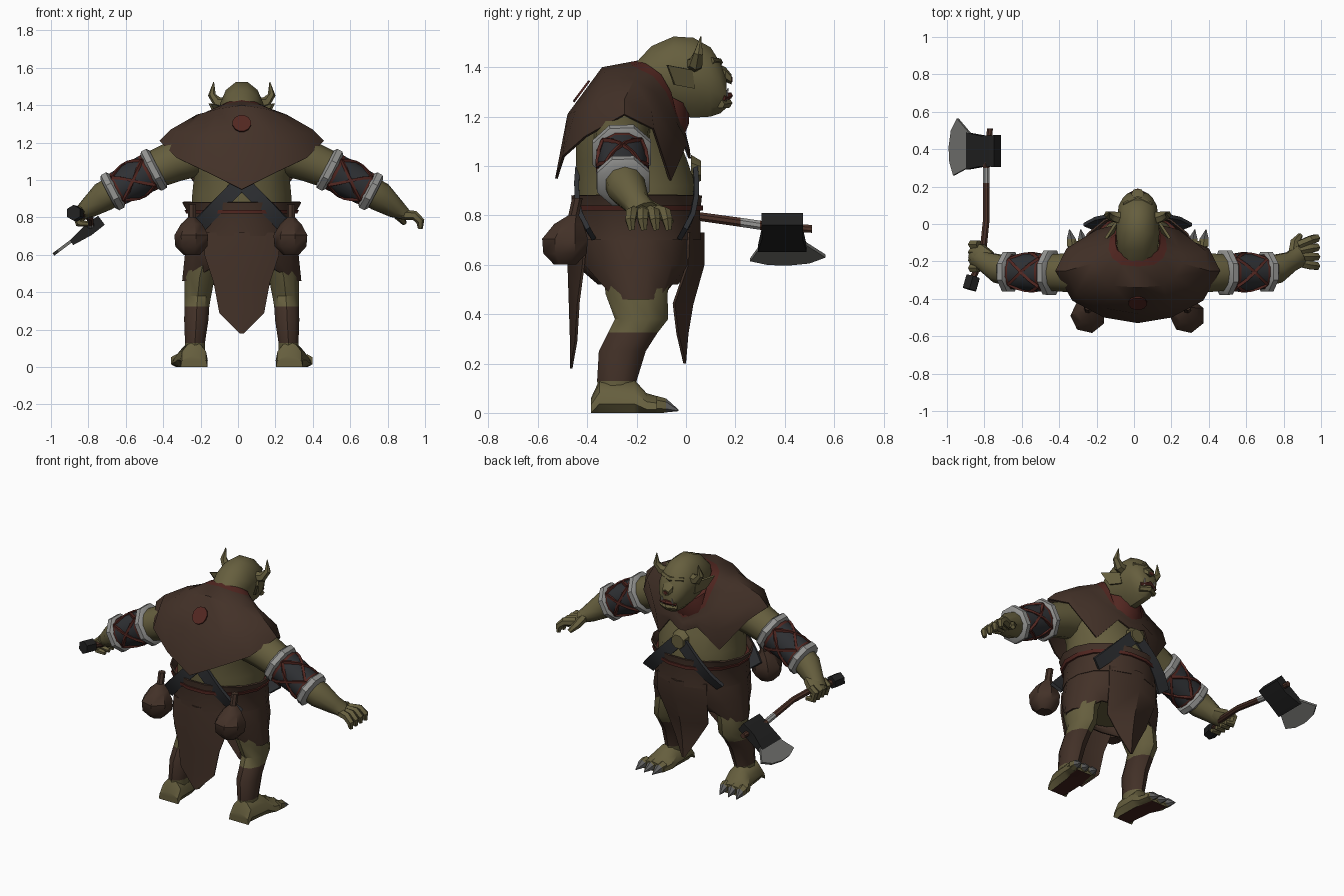
import bpy, bmesh, math
from mathutils import Vector

if "Cube" in bpy.data.objects:
    bpy.data.objects.remove(bpy.data.objects["Cube"])

X, Y, Z = Vector((1, 0, 0)), Vector((0, 1, 0)), Vector((0, 0, 1))
CENTRE = X * .02          # the body's plane of symmetry
SIDES = (("left", 1), ("right", -1))
built = []


def material(name, *rgb):
    mat = bpy.data.materials.new(name)
    mat.use_nodes = True
    mat.diffuse_color = (*rgb, 1)
    mat.node_tree.nodes["Principled BSDF"].inputs["Base Color"].default_value = (*rgb, 1)
    return mat


skin = material("olive skin", .132, .113, .048)
leather = material("brown leather", .056, .031, .021)
dark = material("dark hide", .028, .03, .034)
red = material("red trim", .085, .02, .015)
bone = material("pale fur", .3, .3, .29)
iron = material("black iron", .015, .015, .015)
steel = material("grey steel", .165, .165, .155)
wood = material("handle wood", .07, .03, .02)
sole_red = material("dark sole", .055, .016, .012)
claw = material("grey claw", .11, .11, .11)


def make(name, verts, faces, mats, indices=None, thickness=0):
    """Mesh object with outward normals and optional thickness."""
    mesh = bpy.data.meshes.new(name)
    mesh.from_pydata([Vector(v) + CENTRE for v in verts], [], faces)
    for mat in mats:
        mesh.materials.append(mat)
    if indices:
        mesh.polygons.foreach_set("material_index", indices)
    bm = bmesh.new()
    bm.from_mesh(mesh)
    bmesh.ops.recalc_face_normals(bm, faces=bm.faces)
    if thickness:
        bmesh.ops.solidify(bm, geom=bm.faces[:], thickness=thickness)
        bmesh.ops.recalc_face_normals(bm, faces=bm.faces)
    bm.to_mesh(mesh)
    bm.free()
    obj = bpy.data.objects.new(name, mesh)
    bpy.context.collection.objects.link(obj)
    built.append(obj)
    return obj


def tube(name, sections, mats, n=10, axis=None, ref=X, caps=True, thickness=0):
    """Loft through (x, y, z, a[, b]) rings; mats is one material or one per segment."""
    points = [Vector(s[:3]) for s in sections]
    last = len(points) - 1
    verts, faces = [], []
    for i, s in enumerate(sections):
        t = axis or (points[min(i + 1, last)] - points[max(i - 1, 0)])
        t = t.normalized()
        u = (ref - t * ref.dot(t)).normalized()
        v = t.cross(u)
        for k in range(n):
            ang = math.tau * (k + .5) / n
            verts.append(points[i] + u * s[3] * math.cos(ang) + v * s[-1] * math.sin(ang))
    for i in range(last):
        for k in range(n):
            j = (k + 1) % n
            faces.append((i * n + k, i * n + j, i * n + n + j, i * n + n + k))
    segment = mats if isinstance(mats, list) else [mats] * last
    slots = list(dict.fromkeys(segment))
    indices = [slots.index(segment[f // n]) for f in range(len(faces))]
    if caps:
        faces += [tuple(range(n)), tuple(range(last * n, last * n + n))]
        indices += [indices[0], indices[-1]]
    return make(name, verts, faces, slots, indices, thickness)


def flip(s, sections):
    return [(s * p[0], *p[1:]) for p in sections]


# Torso
tube("torso", [(0, -.2, .6, .25, .22), (0, -.2, .8, .27, .25), (0, -.2, .92, .27, .245),
               (0, -.22, 1.02, .26, .23), (0, -.24, 1.12, .29, .21), (0, -.25, 1.22, .28, .18),
               (0, -.2, 1.33, .17, .13)], skin, 16, Z)

# Head: rings run from the nape to the muzzle as (y, bottom, top, half width)
profile = [(-.24, 1.25, 1.38, .09), (-.14, 1.22, 1.49, .11), (-.05, 1.2, 1.53, .12),
           (.03, 1.19, 1.525, .115), (.1, 1.195, 1.485, .105), (.14, 1.21, 1.42, .085),
           (.165, 1.235, 1.36, .06)]
head = tube("head", [(0, y, (lo + hi) / 2, w, (hi - lo) / 2) for y, lo, hi, w in profile], skin, 12, Y)
for v in head.data.vertices:
    jaw = max(0, 1.36 - v.co.z)
    v.co.x += (CENTRE.x - v.co.x) * jaw * 2
tube("nose", [(0, .12, 1.4, .02), (0, .16, 1.37, .04, .03), (0, .185, 1.35, .025, .02)], skin, 6, Y)
tube("nose_tip", [(0, .183, 1.35, .02, .015), (0, .188, 1.35, .015, .01)], red, 6, Y)
tube("mouth", [(-.055, .15, 1.275, .012), (0, .176, 1.285, .014), (.055, .15, 1.275, .012)], red, 6, ref=Z)
tube("lower_lip", [(-.055, .14, 1.25, .018), (0, .166, 1.255, .022), (.055, .14, 1.25, .018)], skin, 6, ref=Z)
tube("brow", [(-.075, .1, 1.425, .016), (0, .132, 1.42, .018), (.075, .1, 1.425, .016)], skin, 6, ref=Z)
for side, s in SIDES:
    tube(side + "_eye", flip(s, [(.045, .12, 1.395, .014), (.045, .137, 1.395, .009)]), iron, 6, Y)
    tube(side + "_tusk", flip(s, [(.035, .16, 1.27, .01), (.037, .17, 1.315, .002)]), bone, 5)
    tube(side + "_horn", flip(s, [(.08, .03, 1.41, .036), (.13, .04, 1.415, .03),
                                  (.16, .05, 1.455, .021), (.15, .06, 1.525, .002)]), skin, 6, ref=Y)
    make(side + "_ear", flip(s, [(.1, .02, 1.39), (.095, .03, 1.315), (.125, -.05, 1.33), (.165, -.08, 1.41)]),
         [(0, 1, 2, 3)], [skin], thickness=.014)

# Cape: columns from back centre to front centre, each from collar to hem
columns = [
    [(0, -.18, 1.43), (0, -.34, 1.4), (0, -.48, 1.21), (0, -.53, .95)],
    [(.07, -.17, 1.42), (.13, -.33, 1.38), (.18, -.45, 1.22), (.18, -.5, 1.04)],
    [(.11, -.14, 1.4), (.2, -.28, 1.36), (.33, -.37, 1.25), (.35, -.41, 1.12)],
    [(.12, -.1, 1.37), (.24, -.21, 1.35), (.38, -.25, 1.27), (.44, -.25, 1.21)],
    [(.12, -.06, 1.3), (.22, -.13, 1.3), (.36, -.14, 1.23), (.38, -.13, 1.15)],
    [(.11, -.04, 1.22), (.17, -.04, 1.18), (.22, -.03, 1.08), (.22, -.06, .94)],
    [(.06, -.01, 1.16), (.08, -.01, 1.13), (.1, 0, 1.11), (.1, 0, 1.08)],
    [(0, 0, 1.13), (0, .01, 1.09), (0, .015, 1.07), (0, .02, 1.03)]]
loop = columns + [flip(-1, c) for c in columns[-2:0:-1]]
cape, cloth, trim = [], [], []
for col in loop:
    edge = Vector(col[0]).lerp(Vector(col[1]), .3)
    cape += [col[0], edge, *col[1:]]
rows = 5
for c in range(len(loop)):
    d = (c + 1) % len(loop)
    for r in range(rows - 1):
        cloth.append((c * rows + r, c * rows + r + 1, d * rows + r + 1, d * rows + r))
        trim.append(int(r == 0))
make("cape", cape, cloth, [leather, red], trim, .01)
out = Vector((0, -.8, .6))
badge = Vector((0, -.42, 1.3))
tube("cape_badge", [(*badge, .05, .055), (*(badge + out * .009), .05, .055)], red, 12, out)
# Wrapped collar round the neck
tube("collar", [(0, -.1, 1.3, .115, .13), (0, -.085, 1.22, .13, .112), (0, -.1, 1.15, .14, .1)],
     red, 12, Vector((0, .5, 1)).normalized())

# Belt and skirt with a ragged hem
tube("belt", [(0, -.2, .88, .325, .27), (0, -.2, .81, .285, .262), (0, -.2, .7, .295, .265)],
     leather, 16, Z, caps=False, thickness=.01)
tube("belt_trim", [(0, -.2, .84, .312, .274), (0, -.2, .82, .302, .274)], red, 16, Z)
skirt = tube("skirt", [(0, -.2, .75, .285, .255), (0, -.2, .6, .31, .255), (0, -.195, .46, .325, .165)],
             leather, 16, Z, caps=False, thickness=.01)
for v in skirt.data.vertices:
    if v.co.z < .5 and abs(v.co.x - CENTRE.x) < .2:
        v.co.z = .52


def flap(name, rows, mat):
    """Hanging cloth with a centre fold; rows are (half width, edge y, fold y, z)."""
    verts = [p for w, edge, fold, z in rows for p in ((-w, edge, z), (0, fold, z), (w, edge, z))]
    quads = [(i + k, i + k + 1, i + k + 4, i + k + 3) for i in range(0, len(verts) - 3, 3) for k in (0, 1)]
    make(name, verts, quads, [mat], thickness=.01)


flap("back_flap", [(.2, -.41, -.472, .72), (.2, -.42, -.48, .6), (.15, -.44, -.475, .45),
                   (.12, -.45, -.47, .29), (.01, -.47, -.47, .18)], leather)
flap("front_flap", [(.18, .015, .075, .73), (.18, .01, .075, .6), (.15, -.045, .03, .44),
                    (.08, -.03, .01, .32), (.01, 0, 0, .2)], leather)

# Crossed straps hugging the body, with a round clasp at the chest
for face, f in (("front", 1), ("back", -1)):
    for side, s in SIDES:
        path = [(x, -.2 + f * (.237 + x * .15) * math.sqrt(1 - (x / .35) ** 2), .99 - x * 1.02, .055, .014)
                for x in (.02, .08, .14, .2, .26)]
        tube(f"{face}_{side}_strap", flip(s, path), dark, 4)
tube("chest_clasp", [(0, .02, .99, .06), (0, .06, .98, .045)], skin, 8, Y)

for side, s in SIDES:
    # Pouches
    tube(side + "_pouch", flip(s, [(.265, -.49, .6, .045), (.265, -.49, .645, .09), (.265, -.49, .705, .095),
                                   (.265, -.475, .765, .06), (.265, -.455, .8, .022),
                                   (.265, -.44, .87, .022)]), leather, 7, Z)
    # Legs with wrapped shins, and feet
    tube(side + "_leg", flip(s, [(.18, -.2, .66, .1, .15), (.225, -.2, .48, .085, .125), (.235, -.18, .38, .075, .108),
                                 (.24, -.215, .325, .07, .1), (.243, -.258, .25, .068, .095),
                                 (.25, -.28, .13, .056, .08), (.25, -.28, .08, .055, .075)]),
         [skin, skin, skin, leather, leather, skin], 10, Z)
    foot = tube(side + "_foot", flip(s, [(.255, -.385, .02, .075, .04), (.255, -.35, .06, .085, .075),
                                         (.265, -.21, .06, .095, .075), (.28, -.16, .03, .1, .05),
                                         (.29, -.09, .025, .095, .035)]), skin, 10, Y)
    foot.data.materials.append(sole_red)
    for v in foot.data.vertices:
        v.co.z = 0 if v.co.z < .012 else v.co.z
        v.co.x += (CENTRE.x + s * .255 - v.co.x) * v.co.z * 2.5
    foot.data.update()
    for p in foot.data.polygons:
        p.material_index = int(p.normal.z < -.95)
    for i in range(3):
        x = .23 + .06 * i
        tube(f"{side}_toe_{i}", flip(s, [(x, -.12, .035, .034), (x + .005, -.08, .03, .028),
                                         (x + .015, -.03, .01, .003)]), [skin, claw], 6, Y)
    # Arms
    tube(side + "_arm", flip(s, [(.24, -.26, 1.14, .12), (.36, -.26, 1.1, .11), (.48, -.26, 1.05, .1),
                                 (.68, -.255, .945, .08), (.74, -.24, .91, .08), (.82, -.2, .85, .055),
                                 (.87, -.17, .82, .06, .035)]), skin, 10, ref=Y)
    a, b = Vector((.47, -.26, 1.055)), Vector((.69, -.255, .94))
    along = (b - a).normalized()
    across = (Y - along * along.y).normalized()
    rise = along.cross(across)
    band = [(*a.lerp(b, t), .108 - .014 * t) for t in (0, .17, .85, 1)]
    tube(side + "_armband", flip(s, band), [red, dark, red], 12, ref=Y)
    for end, c, r in (("upper", a, .128), ("lower", b, .115)):
        ring = [(*(c + along * d), q) for d, q in ((-.028, r - .02), (-.015, r), (.015, r), (.028, r - .02))]
        tube(f"{side}_{end}_fur", flip(s, ring), bone, 8, ref=Y)
    # Crossed lacing round the armband, one cross per quarter turn
    for k in range(4):
        for phase in (0, 1):
            ends = []
            for j in range(6):
                t = j / 5
                turn = math.tau / 4 * (k + t + .5)
                depth = (1 - t if phase else t) * .74 + .13
                p = a.lerp(b, depth) + (across * math.cos(turn) + rise * math.sin(turn)) * (.107 - .014 * depth)
                ends.append((*p, .011))
            tube(f"{side}_lace_{k}_{phase}", flip(s, ends), red, 4, ref=Z)

# Half-closed left hand
for j in range(4):
    tube(f"left_finger_{j}", [(.86, -.205 + .03 * j, .815, .027), (.925, -.22 + .045 * j, .81, .026),
                              (.955, -.225 + .05 * j, .78, .023), (.955, -.22 + .05 * j, .74, .013)],
         skin, 6, ref=Y)
tube("left_thumb", [(.83, -.16, .84, .028), (.84, -.1, .81, .027), (.87, -.06, .77, .014)], skin, 6)

# Right fist closed on the handle
tube("right_palm", [(-.8, -.2, .85, .06, .04), (-.85, -.17, .83, .07, .045), (-.88, -.16, .8, .055, .035)],
     skin, 8, ref=Y)
for j in range(4):
    y = -.235 + .042 * j
    tube(f"right_finger_{j}", [(-.85, y, .845, .024), (-.885, y, .82, .024),
                               (-.87, y, .77, .022), (-.82, y, .765, .014)], skin, 6, ref=Y)

# Axe: handle, pommel, head block and blade
tube("axe_handle", [(-.89, -.31, .82, .02), (-.83, -.17, .81, .02), (-.81, .02, .8, .019), (-.81, .22, .772, .02),
                    (-.81, .3, .76, .02), (-.79, .51, .745, .017)], [wood, wood, wood, bone, wood], 8, Y)
tube("axe_pommel", [(-.9, -.35, .825, .042), (-.88, -.28, .82, .042)], iron, 6)
swing = Vector((-.8, 0, -.6))
hub = Vector((-.79, .39, .755))
tube("axe_block", [(*(hub + swing * d), w, r) for d, w, r in ((-.05, .12, .042), (.04, .115, .045), (.15, .14, .022))],
     iron, 4, swing, Y)
edge = [hub + swing * d + Y * y for y, d in
        ((-.08, .12), (.09, .12), (.175, .21), (.11, .25), (.02, .265), (-.06, .26), (-.13, .235))]
make("axe_blade", edge, [tuple(range(len(edge)))], [steel], thickness=.016)

# Smooth the soft forms and keep hard edges crisp
for obj in built:
    obj.select_set(True)
bpy.context.view_layer.objects.active = built[0]
bpy.ops.object.shade_smooth_by_angle(angle=math.radians(40))
